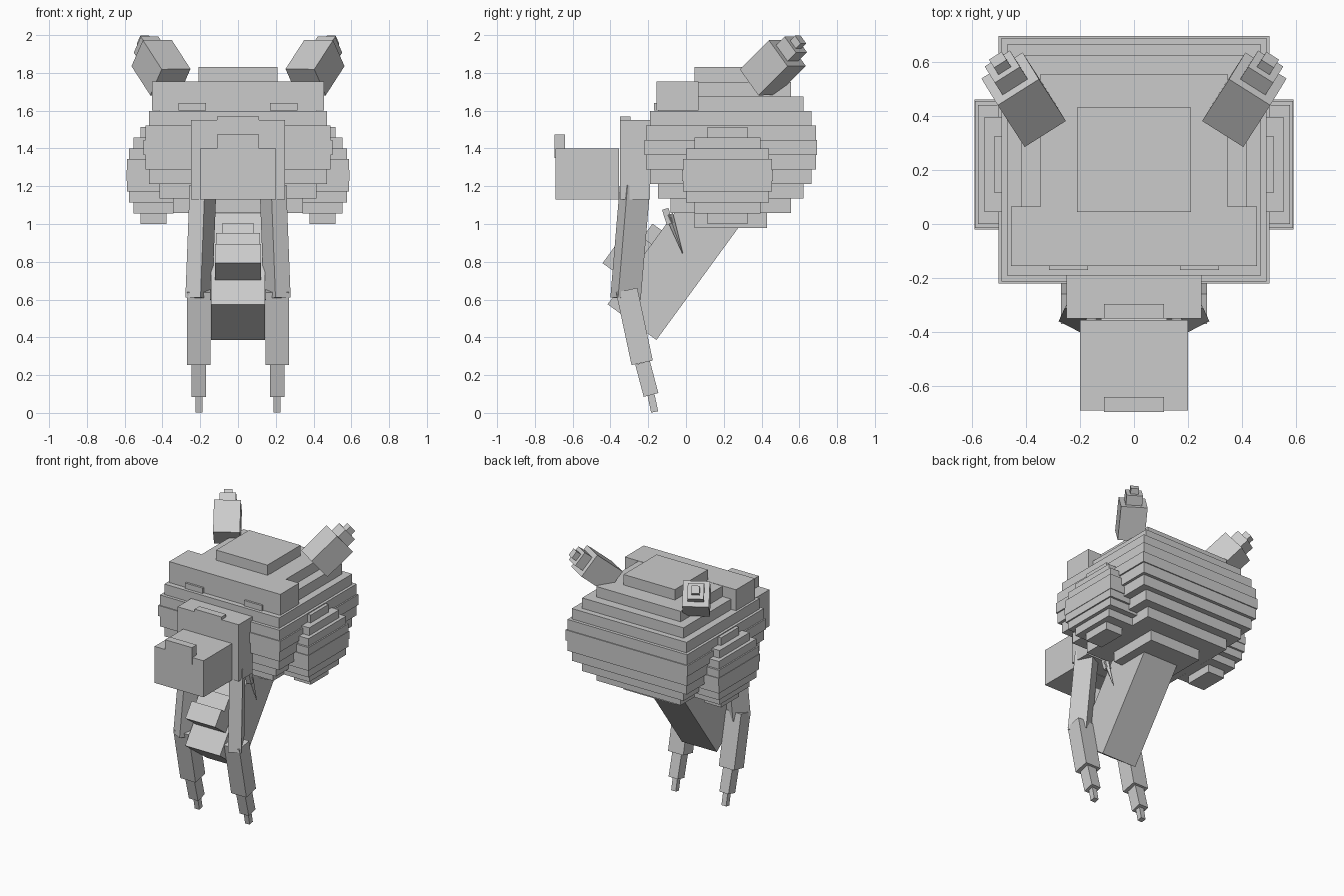
import bpy, bmesh
from math import radians
from mathutils import Matrix, Vector

cube = bpy.data.objects.get("Cube")
if cube:
    bpy.data.objects.remove(cube, do_unlink=True)

grey = bpy.data.materials.new("plain grey")
grey.use_nodes = True
grey.diffuse_color = (0.6, 0.6, 0.6, 1)
grey.node_tree.nodes["Principled BSDF"].inputs["Base Color"].default_value = (0.6, 0.6, 0.6, 1)


def finish(name, bm):
    mesh = bpy.data.meshes.new(name)
    bm.to_mesh(mesh)
    bm.free()
    mesh.materials.append(grey)
    obj = bpy.data.objects.new(name, mesh)
    bpy.context.collection.objects.link(obj)
    return obj


def add_cube(bm, centre, size, rot=Matrix.Identity(4)):
    mat = Matrix.Translation(centre) @ rot @ Matrix.Diagonal((*size, 1))
    bmesh.ops.create_cube(bm, size=1, matrix=mat)


def box(name, x, y, z):
    """Upright box from (low, high) ranges."""
    bm = bmesh.new()
    add_cube(bm, [(a + b) / 2 for a, b in (x, y, z)], [b - a for a, b in (x, y, z)])
    return finish(name, bm)


def frame(side, axis):
    """Rotation whose z runs along axis and x roughly along side."""
    w = Vector(axis).normalized()
    u = Vector(side)
    u = (u - w * u.dot(w)).normalized()
    return Matrix((u, w.cross(u), w)).transposed().to_4x4()


def limb(name, start, end, width, depth, side=(1, 0, 0)):
    """Box running from start to end."""
    a, b = Vector(start), Vector(end)
    bm = bmesh.new()
    add_cube(bm, (a + b) / 2, (width, depth, (b - a).length), frame(side, b - a))
    return finish(name, bm)


def stepped(name, centre, layer, halves):
    """Stepped ball of slabs; half sizes run from the middle slab outwards."""
    bm = bmesh.new()
    n = len(halves) - 1
    for i in range(-n, n + 1):
        hx, hy = halves[abs(i)]
        add_cube(bm, Vector(centre) + Vector((0, 0, i * layer)), (2 * hx, 2 * hy, layer))
    return finish(name, bm)


# Large stepped body
stepped("body", (0, 0.237, 1.405), 0.0773,
        [(.5, .457), (.49, .45), (.47, .427), (.415, .385), (.345, .318), (.21, .193)])

# Face: brow, muzzle plate and muzzle
box("brow", (-.455, .455), (-.155, .065), (1.6, 1.755))
box("muzzle_plate", (-.25, .25), (-.35, -.19), (1.13, 1.55))
box("plate_ridge", (-.11, .11), (-.35, -.295), (1.54, 1.57))
box("muzzle", (-.2, .2), (-.69, -.355), (1.13, 1.4))
box("nose", (-.11, .11), (-.695, -.64), (1.35, 1.475))

# Leaning torso with stepped belly plates
lean = Vector((0, .59, .807))
out = Vector((0, -.807, .59))
low_front = Vector((0, -.415, .575))
low_mid = low_front - out * .16
limb("torso", low_mid, low_mid + lean * .85, .285, .32)
for name, begin, length, rise, width in (
        ("lower_belly_plate", .16, .125, .15, .245),
        ("middle_belly_plate", .285, .11, .10, .235),
        ("upper_belly_plate", .395, .09, .06, .17)):
    a = low_front + lean * begin + out * (rise / 2 - .02)
    limb(name, a, a + lean * length, width, rise + .04)

# Paired parts
for label, s in (("left", 1), ("right", -1)):
    stepped(label + "_cheek", (s * .447, .22, 1.257), .0572,
            [(.143, .24), (.14, .235), (.13, .22), (.105, .175), (.068, .105)])
    box(label + "_eyebrow", sorted((s * .17, s * .315)), (-.17, -.14), (1.6, 1.64))

    # Three-step ear
    axis = Vector((s * .415, .643, .643))
    across = (.853, -s * .522, 0)
    base = Vector((s * .358, .382, 1.751))
    for part, a, b, w in (("ear", 0, .24, .18), ("ear_step", .24, .31, .11),
                          ("ear_tip", .31, .35, .055)):
        limb(label + "_" + part, base + axis * a, base + axis * b, w, w, across)

    # Leg: turned upper part, then straight shin, foot and toe
    turn = Matrix.Rotation(radians(27 * s), 4, 'Z') @ Vector((1, 0, 0))
    limb(label + "_upper_leg", (s * .185, -.27, 1.2), (s * .208, -.32, .605), .09, .135, turn)
    limb(label + "_shin", (s * .208, -.314, .65), (s * .208, -.232, .265), .125, .115)
    limb(label + "_foot", (s * .208, -.23, .265), (s * .208, -.185, .095), .075, .08)
    limb(label + "_toe", (s * .206, -.185, .095), (s * .206, -.166, .005), .038, .038)

    # Small folded claw on the side of the torso
    limb(label + "_claw_base", (s * .16, -.11, 1.08), (s * .16, -.085, 1.0), .04, .035)
    tip_a, tip_b = Vector((s * .165, -.09, 1.05)), Vector((s * .165, -.018, .845))
    bm = bmesh.new()
    bmesh.ops.create_cone(bm, cap_ends=True, segments=4, radius1=.022, radius2=.002,
                          depth=(tip_b - tip_a).length,
                          matrix=Matrix.Translation((tip_a + tip_b) / 2)
                          @ frame((1, 0, 0), tip_b - tip_a))
    finish(label + "_claw", bm)
